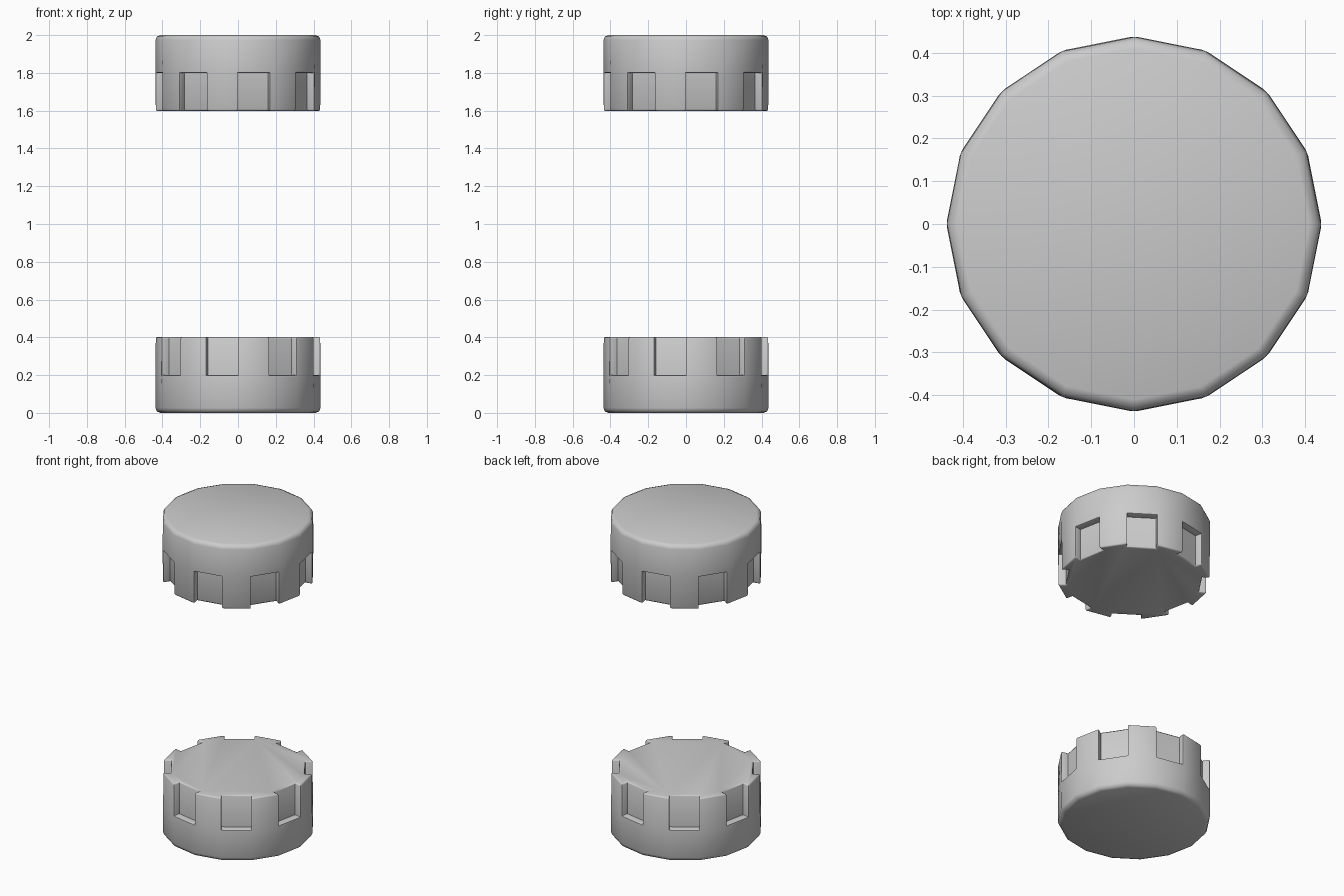
import bpy, bmesh
from math import sin, cos, pi, radians
from mathutils import Vector, Matrix

if "Cube" in bpy.data.objects:
    bpy.data.objects.remove(bpy.data.objects["Cube"])

SIDES, R = 16, 0.437
Z_LOW, Z_NOTCH, Z_TOP = 1.598, 1.80, 2.0
DEPTH = 0.045


def make_cap(name, flip):
    bm = bmesh.new()

    def corner(k):
        a = 2 * pi * k / SIDES
        return Vector((R * cos(a), R * sin(a), 0))

    def ring(points, z):
        return [bm.verts.new((p.x, p.y, z)) for p in points]

    outer = [corner(k) for k in range(SIDES)]
    # every second side is recessed straight inwards
    inner = []
    for k in range(SIDES):
        m = (k // 2 * 2 + 0.5) * 2 * pi / SIDES
        inner.append(outer[k] - Vector((cos(m), sin(m), 0)) * DEPTH)
    low, mid, top = ring(outer, Z_LOW), ring(outer, Z_NOTCH), ring(outer, Z_TOP)
    in_low, in_mid = ring(inner, Z_LOW), ring(inner, Z_NOTCH)

    base = []
    for k in range(SIDES):
        n = (k + 1) % SIDES
        bm.faces.new((mid[k], mid[n], top[n], top[k]))
        if k % 2 == 0:
            bm.faces.new((low[k], in_low[k], in_mid[k], mid[k]))
            bm.faces.new((in_low[k], in_low[n], in_mid[n], in_mid[k]))
            bm.faces.new((in_low[n], low[n], mid[n], in_mid[n]))
            bm.faces.new((mid[k], in_mid[k], in_mid[n], mid[n]))
            base += [low[k], in_low[k], in_low[n], low[n]]
        else:
            bm.faces.new((low[k], low[n], mid[n], mid[k]))
    bm.faces.new(top)
    bm.faces.new(base[::-1])
    bmesh.ops.recalc_face_normals(bm, faces=bm.faces[:])

    # small rounding on notch edges, larger one on the rim
    small = [e for e in bm.edges if e.calc_face_angle_signed() > radians(40)
             and min(v.co.z for v in e.verts) < Z_TOP - 0.01]
    bmesh.ops.bevel(bm, geom=small, offset=0.009, segments=2, profile=0.5,
                    affect='EDGES', clamp_overlap=True)
    rim = [e for e in bm.edges if min(v.co.z for v in e.verts) > Z_TOP - 0.001]
    bmesh.ops.bevel(bm, geom=rim, offset=0.026, segments=2, profile=0.5,
                    affect='EDGES', clamp_overlap=True)

    # the lower cap is the same part turned over
    if flip:
        turn = (Matrix.Translation((0, 0, 1)) @ Matrix.Rotation(pi, 4, 'Y')
                @ Matrix.Translation((0, 0, -1)))
        bmesh.ops.transform(bm, matrix=turn, verts=bm.verts[:])

    mesh = bpy.data.meshes.new(name)
    bm.to_mesh(mesh)
    bm.free()
    ob = bpy.data.objects.new(name, mesh)
    bpy.context.collection.objects.link(ob)
    bpy.ops.object.select_all(action='DESELECT')
    ob.select_set(True)
    bpy.context.view_layer.objects.active = ob
    bpy.ops.object.shade_smooth_by_angle(angle=radians(50))


make_cap("upper_cap", False)
make_cap("lower_cap", True)
